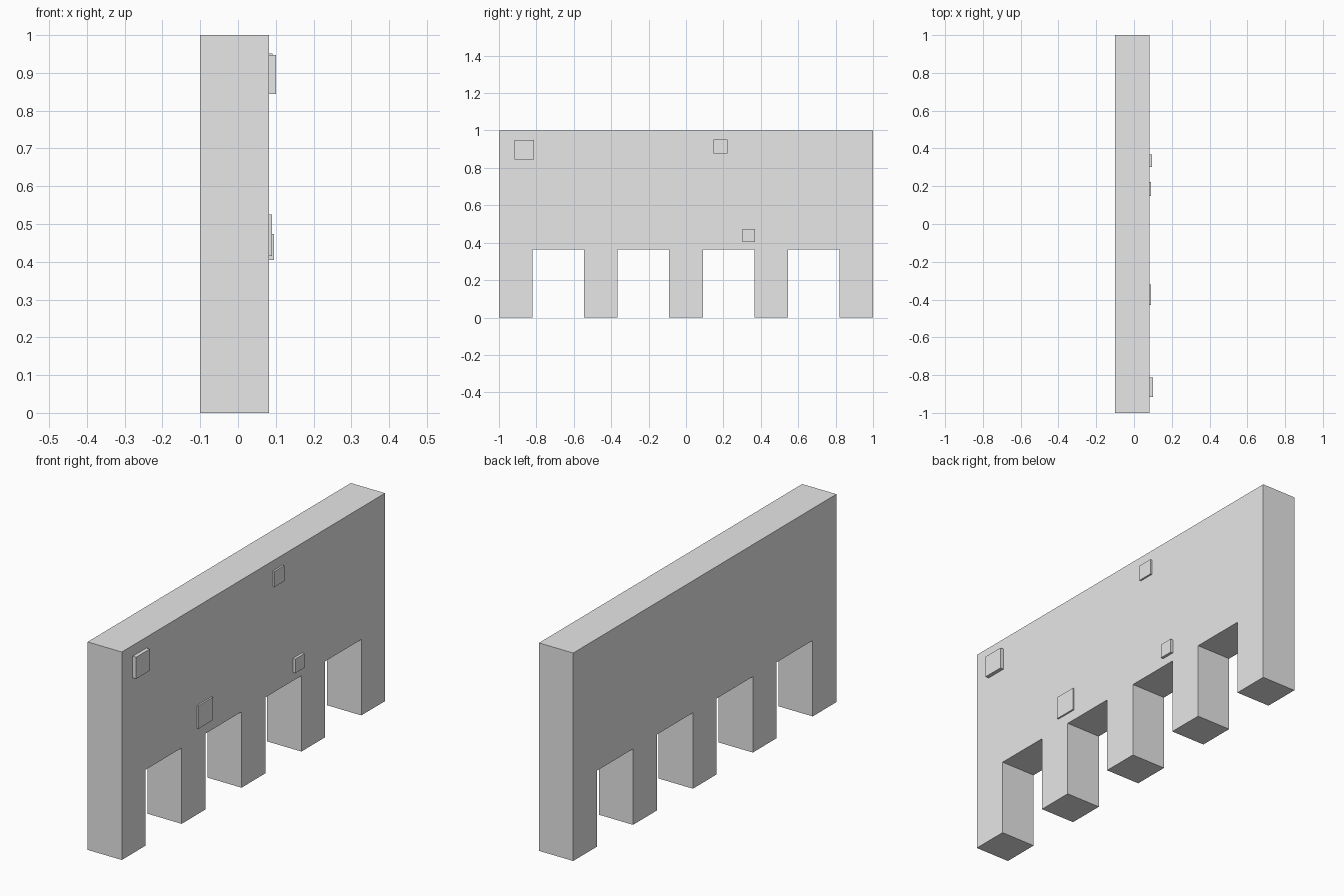
import bpy, bmesh

if "Cube" in bpy.data.objects:
    bpy.data.objects.remove(bpy.data.objects["Cube"])

grey = bpy.data.materials.new("light grey")
grey.diffuse_color = (0.8, 0.8, 0.8, 1)
grey.use_nodes = True
grey.node_tree.nodes["Principled BSDF"].inputs["Base Color"].default_value = grey.diffuse_color

BACK, FACE = -0.10, 0.082      # wall thickness along x
LEG, GAP, OPENING = 0.18, 0.275, 0.365


def finish(name, bm):
    bmesh.ops.recalc_face_normals(bm, faces=bm.faces)
    mesh = bpy.data.meshes.new(name)
    bm.to_mesh(mesh)
    bm.free()
    mesh.materials.append(grey)
    obj = bpy.data.objects.new(name, mesh)
    bpy.context.collection.objects.link(obj)


# Wall with legs: one comb-shaped profile, extruded through its thickness
profile = [(1, 1), (-1, 1)]
for i in range(5):
    y = -1 + i * (LEG + GAP)
    if i > 0:
        profile.append((y, OPENING))
    profile += [(y, 0), (y + LEG, 0)]
    if i < 4:
        profile.append((y + LEG, OPENING))
bm = bmesh.new()
face = bm.faces.new([bm.verts.new((BACK, y, z)) for y, z in profile])
ext = bmesh.ops.extrude_face_region(bm, geom=[face])
moved = [v for v in ext["geom"] if isinstance(v, bmesh.types.BMVert)]
bmesh.ops.translate(bm, verts=moved, vec=(FACE - BACK, 0, 0))
finish("wall_with_legs", bm)


# Raised square blocks on the wall face: centre y, centre z, size, outer x
def raised_block(name, y, z, size, outer):
    inner = FACE - 0.01
    bm = bmesh.new()
    bmesh.ops.create_cube(bm, size=1)
    bmesh.ops.scale(bm, verts=bm.verts, vec=(outer - inner, size, size))
    bmesh.ops.translate(bm, verts=bm.verts, vec=((outer + inner) / 2, y, z))
    finish(name, bm)


blocks = [(-0.865, 0.896, 0.104, 0.100), (-0.375, 0.470, 0.110, 0.090),
          (0.185, 0.914, 0.075, 0.091), (0.335, 0.439, 0.068, 0.095)]
for n, block in enumerate(blocks, 1):
    raised_block(f"raised_block_{n}", *block)
